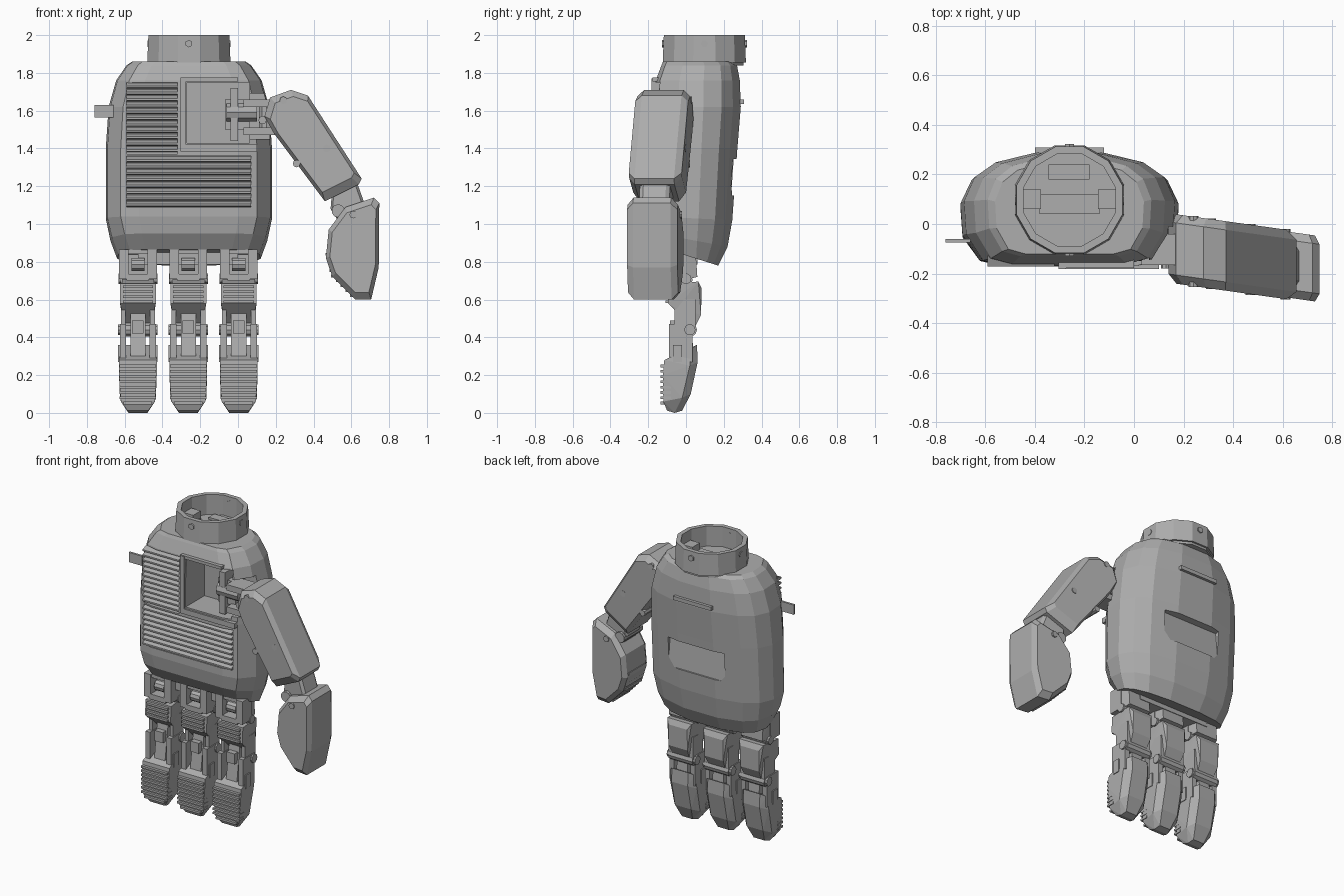
import bpy, bmesh, math
from mathutils import Vector, Matrix

old = bpy.data.objects.get("Cube")
if old:
    bpy.data.objects.remove(old, do_unlink=True)

# One plain grey for the whole model
GREY = (0.42, 0.42, 0.42, 1)
mat = bpy.data.materials.new("plain_grey")
mat.use_nodes = True
mat.diffuse_color = GREY
shader = next(n for n in mat.node_tree.nodes if n.type == 'BSDF_PRINCIPLED')
shader.inputs["Base Color"].default_value = GREY
shader.inputs["Roughness"].default_value = 0.7


def finish(name, bm):
    bmesh.ops.recalc_face_normals(bm, faces=bm.faces)
    me = bpy.data.meshes.new(name)
    bm.to_mesh(me)
    bm.free()
    me.materials.append(mat)
    ob = bpy.data.objects.new(name, me)
    bpy.context.collection.objects.link(ob)
    return ob


def hull(name, pts):
    bm = bmesh.new()
    verts = [bm.verts.new(p) for p in pts]
    res = bmesh.ops.convex_hull(bm, input=verts)
    junk = {v for v in res["geom_interior"] + res["geom_unused"]
            if isinstance(v, bmesh.types.BMVert)}
    bmesh.ops.delete(bm, geom=list(junk), context='VERTS')
    bmesh.ops.dissolve_limit(bm, angle_limit=0.02, verts=bm.verts, edges=bm.edges)
    return finish(name, bm)


def box(name, x, y, z):
    return hull(name, [(a, b, c) for a in x for b in y for c in z])


def rod(name, centre, r, length, axis, sides=10):
    bm = bmesh.new()
    turn = Vector((0, 0, 1)).rotation_difference(Vector(axis)).to_matrix().to_4x4()
    bmesh.ops.create_cone(bm, cap_ends=True, segments=sides, radius1=r, radius2=r,
                          depth=length, matrix=Matrix.Translation(centre) @ turn)
    return finish(name, bm)


def loft(name, rings, closed=False):
    bm = bmesh.new()
    rows = [[bm.verts.new(p) for p in ring] for ring in rings]
    n = len(rows[0])
    pairs = list(zip(rows, rows[1:])) + ([(rows[-1], rows[0])] if closed else [])
    for a, b in pairs:
        for i in range(n):
            j = (i + 1) % n
            bm.faces.new((a[i], a[j], b[j], b[i]))
    if not closed:
        bm.faces.new(rows[0])
        bm.faces.new(rows[-1])
    return finish(name, bm)


def cut(ob, cutter):
    mod = ob.modifiers.new("cut", 'BOOLEAN')
    mod.operation = 'DIFFERENCE'
    mod.solver = 'EXACT'
    mod.object = cutter
    bpy.context.view_layer.objects.active = ob
    bpy.ops.object.modifier_apply(modifier=mod.name)
    bpy.data.objects.remove(cutter, do_unlink=True)


# Palm shell: half outline (across, front to back), lofted upward
MID = -0.26
HALF = [(.6, 0), (.82, .05), (.98, .28), (1, .57), (.9, .78), (.7, .91), (.3, 1)]
OUTLINE = HALF + [(-u, v) for u, v in reversed(HALF)]
LEVELS = [  # height, half width, front, back, drop toward the back
    (.865, .38, -.10, .17, .085), (.95, .415, -.155, .22, .07),
    (1.04, .44, -.17, .245, .02), (1.4, .44, -.17, .272, 0),
    (1.62, .425, -.17, .29, 0), (1.76, .385, -.16, .285, 0),
    (1.84, .33, -.13, .27, 0), (1.86, .30, -.12, .25, 0)]
palm = loft("palm_shell", [
    [(MID + u * w, f + v * (b - f), z - d * v) for u, v in OUTLINE]
    for z, w, f, b, d in LEVELS])

# Palm openings: thumb socket, side slot, vent beds, back recess
cut(palm, box("cutter", (-.27, .06), (-.4, .03), (1.43, 1.75)))
cut(palm, box("cutter", (-.05, .4), (-.4, -.01), (1.45, 1.69)))
cut(palm, box("cutter", (-.59, -.32), (-.4, -.135), (1.37, 1.75)))
cut(palm, box("cutter", (-.59, .07), (-.4, -.135), (1.09, 1.36)))
cut(palm, hull("cutter", [(x, y, z) for x in (-.46, -.04)
                          for y, z in ((.5, 1.37), (.225, 1.34), (.245, 1.15), (.5, 1.14))]))


# Vent slats
def slats(name, x0, x1, z0, z1, count):
    step = (z1 - z0) / count
    for i in range(count):
        z = z0 + i * step
        hull(f"{name}_{i}", [(x, y, z + h * step) for x in (x0, x1)
                             for y, h in ((-.13, 0), (-.172, .15), (-.172, .45), (-.13, .95))])


slats("upper_slat", -.59, -.32, 1.38, 1.75, 11)
slats("lower_slat", -.59, .07, 1.09, 1.36, 8)

# Raised frame around the thumb socket
box("socket_frame_left", (-.305, -.275), (-.182, -.12), (1.40, 1.77))
box("socket_frame_bottom", (-.305, .10), (-.182, -.12), (1.385, 1.42))
box("socket_frame_top", (-.305, .0), (-.178, -.12), (1.755, 1.775))

# Back grip bar, side tab, finger mount
box("back_bar", (-.40, -.12), (.27, .308), (1.635, 1.66))
box("side_tab", (-.76, -.66), (-.075, -.06), (1.565, 1.63))
box("finger_mount", (-.53, .0), (-.05, .06), (.785, .90))

# Wrist collar with twelve flat sides
CY = .097


def circle(r, z):
    return [(MID + r * math.cos(a), CY + r * math.sin(a), z)
            for a in (math.pi * (2 * i + 1) / 12 for i in range(12))]


loft("wrist_collar", [circle(.228, 1.855), circle(.222, 2), circle(.192, 2),
                      circle(.192, 1.855)], closed=True)
loft("wrist_floor", [circle(.215, 1.84), circle(.215, 1.865)])
box("wrist_connector", (-.38, -.14), (.04, .12), (1.86, 1.885))
box("wrist_plate", (-.345, -.18), (.18, .24), (1.86, 1.88))
for s in (-1, 1):
    x = MID + s * .15
    box("wrist_bracket", (x - .035, x + .035), (.06, .14), (1.86, 1.93))
    rod("wrist_pin", (MID + s * .205, CY, 1.955), .02, .03, (1, 0, 0), 6)
    rod("wrist_pin", (MID, CY + s * .205, 1.955), .02, .04, (0, 1, 0), 6)


# Fingers: side profiles as (depth, height, half width)
def profile(name, cx, pts):
    return hull(name, [(cx + s * w, y, z) for y, z, w in pts for s in (-1, 1)])


MIDDLE = [(-.09, .685, .095), (.065, .695, .09), (.082, .66, .07), (.08, .52, .07),
          (.04, .44, .06), (-.05, .55, .09), (-.095, .58, .095)]
TIP = [(-.115, .28, .1), (.03, .34, .09), (.058, .36, .06), (.062, .27, .06),
       (.025, .10, .06), (-.02, .012, .04), (-.06, 0, .05), (-.10, .012, .055),
       (-.12, .06, .09), (-.02, .08, .095), (-.122, .2, .1), (.02, .25, .1)]


def finger(cx):
    # Knuckle block with an open front and a hub
    profile("knuckle_back", cx, [(-.02, .87, .1), (.05, .87, .08), (.06, .72, .08), (-.02, .7, .1)])
    for s in (-1, 1):
        box("knuckle_cheek", (cx + s * .05, cx + s * .1), (-.10, 0), (.71, .865))
        box("tip_cheek", (cx + s * .062, cx + s * .096), (-.09, .035), (.27, .47))
        box("middle_cheek", (cx + s * .065, cx + s * .09), (-.06, .05), (.45, .60))
        rod("joint_cap", (cx + s * .098, .02, .44), .03, .014, (1, 0, 0))
        rod("joint_cap", (cx + s * .096, 0, .71), .028, .014, (1, 0, 0))
        box("side_clip", (cx + s * .09, cx + s * .104), (-.07, -.02), (.27, .36))
    box("knuckle_top", (cx - .06, cx + .06), (-.09, 0), (.842, .865))
    box("knuckle_sill", (cx - .06, cx + .06), (-.10, 0), (.70, .735))
    rod("knuckle_hub", (cx, -.05, .785), .036, .07, (1, 0, 0))
    # Middle link, pivots and fingertip
    profile("middle_link", cx, MIDDLE)
    rod("upper_pivot", (cx, 0, .705), .035, .17, (1, 0, 0))
    rod("lower_pivot", (cx, .02, .44), .038, .18, (1, 0, 0))
    hull("centre_link", [(cx + s * .04, y, z) for s in (-1, 1)
                         for y, z in ((-.04, .56), (.02, .56), (.04, .32), (-.075, .30))])
    box("link_block", (cx - .03, cx + .03), (-.085, -.02), (.42, .49))
    profile("fingertip", cx, TIP)
    # Grip ridges
    for i in range(8):
        z = .045 + i * .028
        w = .075 if i == 0 else .097
        box("tip_ridge", (cx - w, cx + w), (-.136, -.08), (z, z + .014))
    for i in range(4):
        z = .582 + i * .026
        box("middle_ridge", (cx - .08, cx + .08), (-.108, -.06), (z, z + .014))


for cx in (-.53, -.263, .004):
    finger(cx)


# Thumb: chamfered slabs drawn in front outline, leaning forward outward
def lean(x):
    return -.105 - .14 * (x - .2)


def slab(name, outline, half, inset=.86):
    mx = sum(p[0] for p in outline) / len(outline)
    mz = sum(p[1] for p in outline) / len(outline)
    pts = []
    for depth, k in ((-1, inset), (-.75, 1), (.75, 1), (1, inset)):
        for x, z in outline:
            px = mx + (x - mx) * k
            pts.append((px, lean(px) + depth * half, mz + (z - mz) * k))
    return hull(name, pts)


slab("thumb_base", [(.14, 1.57), (.17, 1.67), (.28, 1.71), (.37, 1.68), (.655, 1.24),
                    (.64, 1.21), (.46, 1.12), (.19, 1.48)], .14)
slab("thumb_link", [(.50, 1.2), (.63, 1.22), (.68, 1.08), (.54, 1.0), (.49, 1.08)], .08)
slab("thumb_tip", [(.57, 1.09), (.72, 1.14), (.748, 1.11), (.745, .77), (.705, .6),
                   (.62, .6), (.50, .72), (.465, .82), (.48, .97)], .133)
rod("thumb_pivot", (.53, lean(.53), 1.07), .035, .2, (0, 1, 0))
for x, z in ((.31, 1.32), (.24, 1.655), (.47, 1.40), (.61, 1.05)):
    rod("thumb_screw", (x, lean(x), z), .02, .285, (0, 1, 0), 8)

# Grip ridges along the inner edge of the thumb tip
start, bend, end = Vector((.475, .84)), Vector((.505, .725)), Vector((.605, .62))
for i in range(9):
    t = i / 4
    p = start.lerp(bend, t) if t <= 1 else bend.lerp(end, (t - 1))
    p = p if t <= 2 else end
    y = lean(p.x)
    box("thumb_ridge", (p.x - .012, p.x + .04), (y - .09, y + .09), (p.y - .007, p.y + .007))

# Thumb socket mechanism
box("socket_motor", (-.07, .06), (-.11, .03), (1.5, 1.66))
rod("socket_axle", (.02, -.10, 1.59), .05, .16, (1, 0, 0))
box("socket_plate", (-.04, .0), (-.14, -.05), (1.44, 1.72))
for z in (1.49, 1.64):
    box("socket_fork", (.03, .22), (-.165, -.04), (z - .02, z + .02))
rod("thumb_hinge", (.15, -.10, 1.565), .04, .17, (0, 0, 1))
rod("thumb_bolt", (.13, -.10, 1.55), .022, .16, (0, 1, 0), 8)
